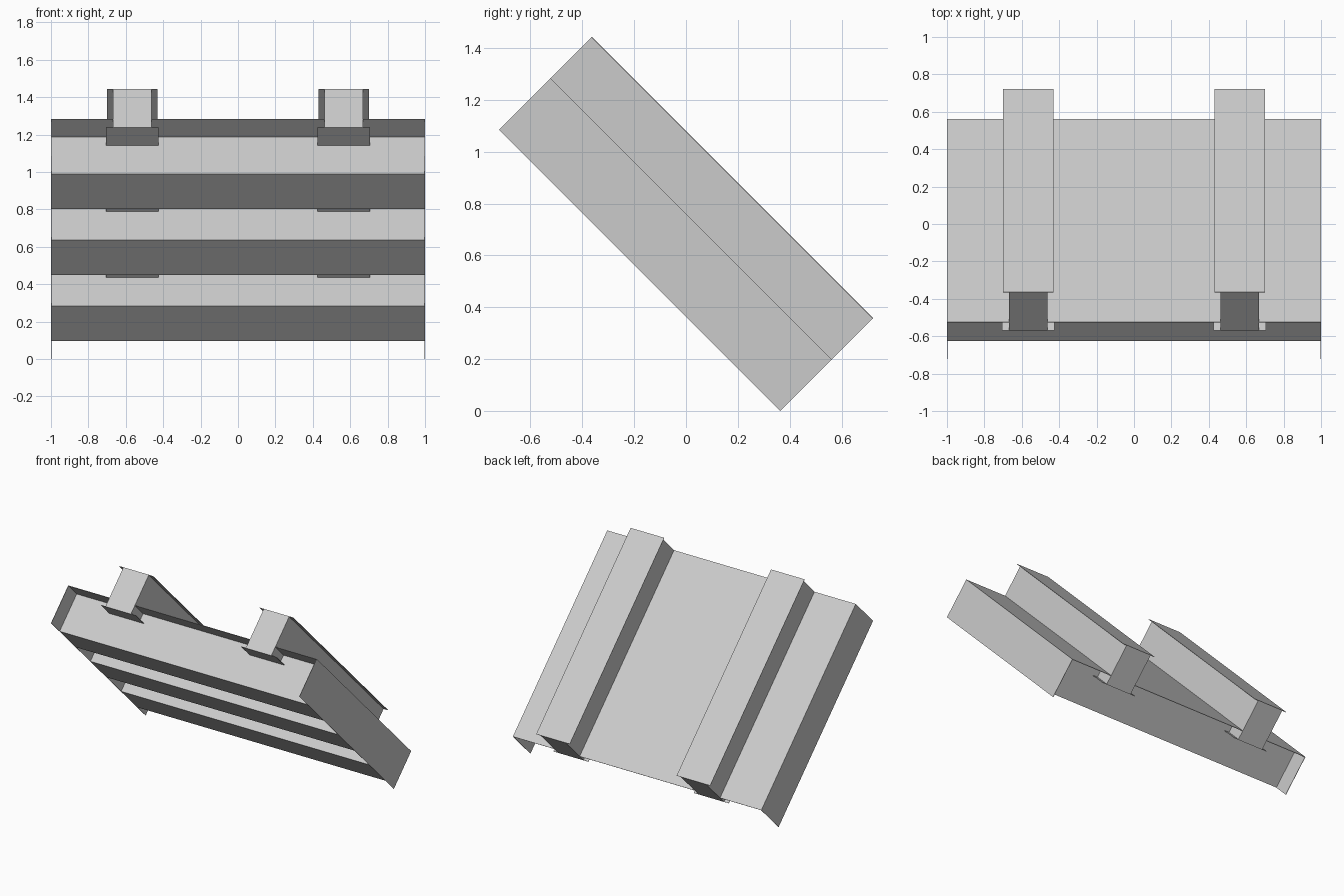
import bpy, bmesh, math
from mathutils import Matrix, Vector

cube = bpy.data.objects.get("Cube")
if cube:
    bpy.data.objects.remove(cube, do_unlink=True)

grey = bpy.data.materials.new("light_grey")
grey.use_nodes = True
colour = (0.6, 0.6, 0.6, 1)
grey.diffuse_color = colour
grey.node_tree.nodes["Principled BSDF"].inputs["Base Color"].default_value = colour

# Built flat along y, then tipped down by 45 degrees
TILT = Matrix.Rotation(math.radians(-45), 4, 'X') @ Matrix.Translation((0, -0.5105, 0))
HALF = 0.7675          # half the slope length
BASE, DECK, TOP = 0.257, 0.538, 0.764
FLANGE = 0.474
SHEET = 0.003


def box(name, x, y, z):
    """Box from (min, max) pairs in the flat frame."""
    bm = bmesh.new()
    bmesh.ops.create_cube(bm, size=1)
    lo, hi = Vector((x[0], y[0], z[0])), Vector((x[1], y[1], z[1]))
    for v in bm.verts:
        v.co = TILT @ Vector([lo[i] if v.co[i] < 0 else hi[i] for i in range(3)])
    mesh = bpy.data.meshes.new(name)
    bm.to_mesh(mesh)
    bm.free()
    mesh.materials.append(grey)
    obj = bpy.data.objects.new(name, mesh)
    bpy.context.collection.objects.link(obj)
    return obj


def around(centre, width):
    return centre - width / 2, centre + width / 2


span = (-HALF, HALF)

# Deck sheet and the three cross joists under it
box("deck_sheet", (-1, 1), span, (DECK - SHEET, DECK))
for label, y in (("upper", -0.5), ("middle", 0), ("lower", 0.5)):
    box(label + "_joist", (-1 + SHEET, 1 - SHEET), around(y, 0.265), (BASE, DECK - SHEET))

for label, side in (("left", 1), ("right", -1)):
    # Thin side wall
    box(label + "_side_wall", around(side * (1 - SHEET / 2), SHEET), span, (BASE, DECK))
    # Beam with web and two thin flanges, running through the deck
    x = side * 0.565
    box(label + "_beam_web", around(x, 0.205), span, (FLANGE, TOP - SHEET))
    box(label + "_beam_top_flange", around(x, 0.27), span, (TOP - SHEET, TOP))
    box(label + "_beam_bottom_flange", around(x, 0.28), span, (FLANGE - SHEET, FLANGE))
